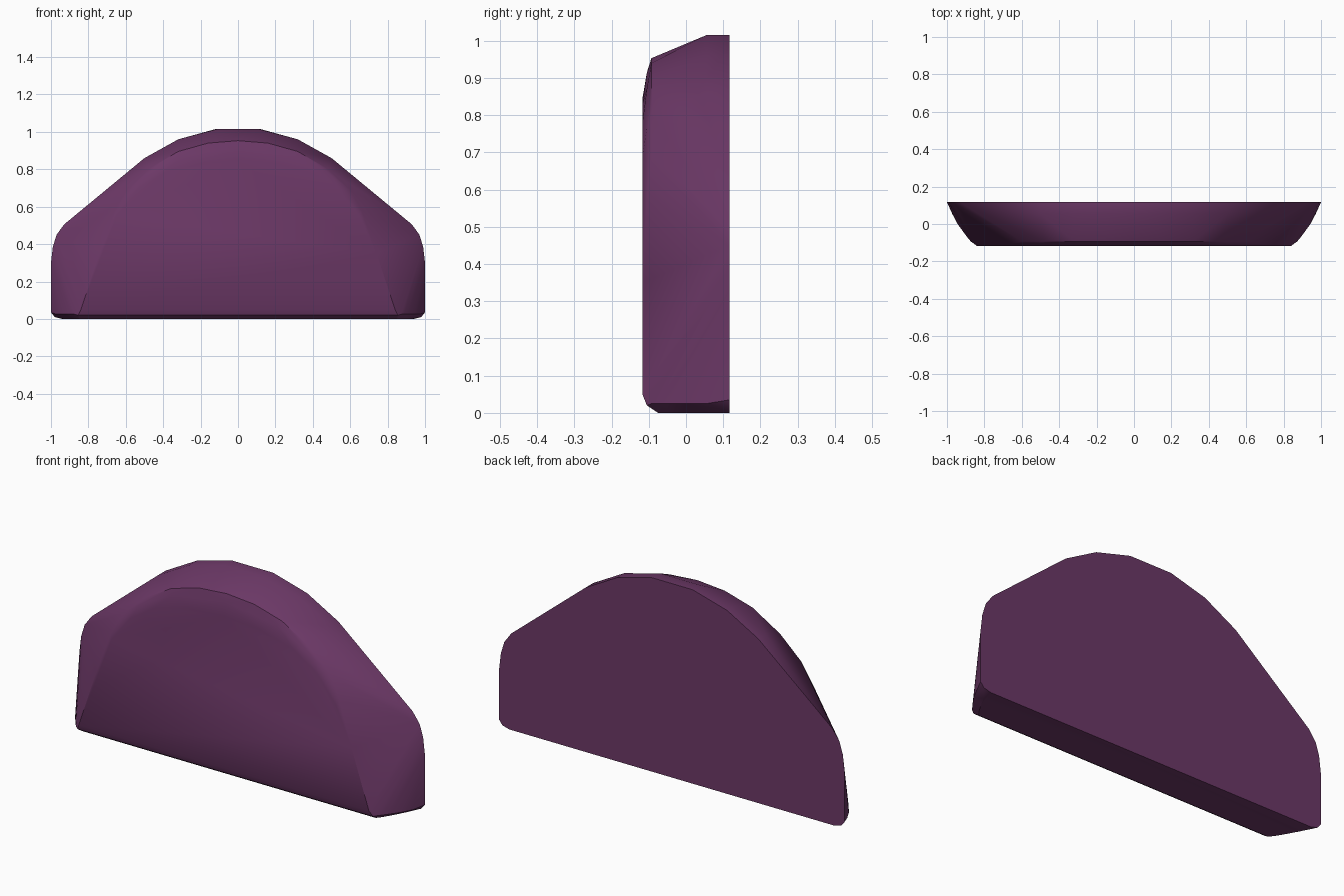
import bpy, bmesh

if "Cube" in bpy.data.objects:
    bpy.data.objects.remove(bpy.data.objects["Cube"])

# Half-profiles as (x, z), grouped by depth y; mirrored in x and wrapped by a convex skin
sections = {
    # flat back outline
    0.117: [(0.94, 0), (0.98, 0.01), (1, 0.035), (1, 0.3), (0.99, 0.385), (0.97, 0.45),
            (0.93, 0.505), (0.5, 0.86), (0.32, 0.96), (0.12, 1.015)],
    # outer crown ridge and curved lower side
    0.055: [(0.93, 0), (0.972, 0.025), (0.5, 0.86), (0.32, 0.96), (0.11, 1.015)],
    0.0: [(0.9, 0), (0.943, 0.025)],
    -0.05: [(0.87, 0), (0.907, 0.025)],
    -0.075: [(0.85, 0), (0.888, 0.025)],
    # inner front ridge
    -0.093: [(0.873, 0.025), (0.6, 0.69), (0.48, 0.8), (0.32, 0.895), (0.16, 0.94), (0, 0.953)],
    -0.105: [(0.855, 0.02), (0.66, 0.58), (0.5, 0.765), (0.3, 0.872), (0, 0.915)],
    # flat front face
    -0.117: [(0.84, 0.05), (0.74, 0.35), (0.65, 0.55), (0.54, 0.69), (0.4, 0.78),
             (0.2, 0.83), (0, 0.845)],
}

bm = bmesh.new()
for y, half in sections.items():
    for x, z in half:
        for s in ((1, -1) if x else (1,)):
            bm.verts.new((s * x, y, z))
hull = bmesh.ops.convex_hull(bm, input=bm.verts[:])
loose = {g for g in hull["geom_interior"] + hull["geom_unused"]
         if isinstance(g, bmesh.types.BMVert)}
bmesh.ops.delete(bm, geom=list(loose), context='VERTS')
bmesh.ops.dissolve_limit(bm, angle_limit=0.01, verts=bm.verts[:], edges=bm.edges[:])
bmesh.ops.recalc_face_normals(bm, faces=bm.faces[:])

# Domed panel
mesh = bpy.data.meshes.new("domed_panel")
bm.to_mesh(mesh)
bm.free()
panel = bpy.data.objects.new("domed_panel", mesh)
bpy.context.collection.objects.link(panel)

# Plum material
mat = bpy.data.materials.new("plum")
mat.diffuse_color = (0.15, 0.04, 0.135, 1)
mat.use_nodes = True
mat.node_tree.nodes["Principled BSDF"].inputs["Base Color"].default_value = mat.diffuse_color
mesh.materials.append(mat)

# Soft shading with crisp front and back borders
bpy.context.view_layer.objects.active = panel
panel.select_set(True)
bpy.ops.object.shade_smooth_by_angle(angle=0.52)
